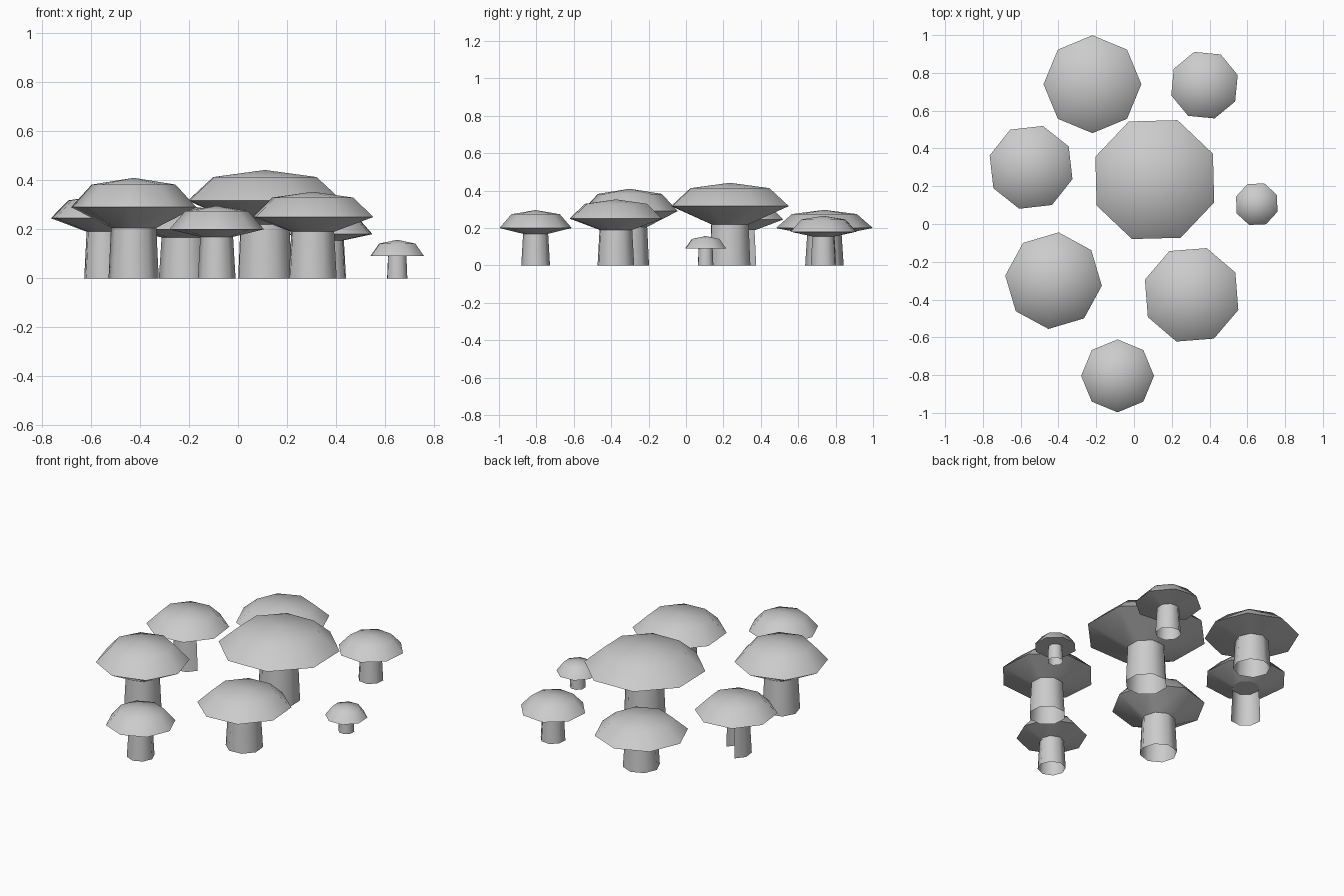
import bpy, bmesh
from math import cos, sin, pi, radians
from mathutils import Vector

cube = bpy.data.objects.get("Cube")
if cube:
    bpy.data.objects.remove(cube)

SIDES = 8

grey = bpy.data.materials.new("mushroom_grey")
grey.use_nodes = True
grey.diffuse_color = (0.6, 0.6, 0.6, 1)
grey.node_tree.nodes["Principled BSDF"].inputs["Base Color"].default_value = (0.6, 0.6, 0.6, 1)


def lathe(name, profile, x, y, turn, closed_top=True, gap=None):
    """Spin (radius, height) points into an eight-sided shell.
    The last ring is filled; faces pointing towards gap are left out."""
    bm = bmesh.new()
    rings = []
    for r, z in profile:
        if r == 0:
            rings.append([bm.verts.new((0, 0, z))] * SIDES)
            continue
        rings.append([bm.verts.new((r * cos(turn + 2 * pi * i / SIDES),
                                    r * sin(turn + 2 * pi * i / SIDES), z))
                      for i in range(SIDES)])
    for low, high in zip(rings, rings[1:]):
        for i in range(SIDES):
            j = (i + 1) % SIDES
            corners = list(dict.fromkeys((low[i], low[j], high[j], high[i])))
            bm.faces.new(corners)
    if profile[-1][0] > 0:
        bm.faces.new(rings[-1])
    bm.normal_update()
    if gap:
        gone = [f for f in bm.faces if f.normal.dot(Vector(gap).normalized()) > 0.5]
        bmesh.ops.delete(bm, geom=gone, context="FACES")
    mesh = bpy.data.meshes.new(name)
    bm.to_mesh(mesh)
    bm.free()
    mesh.materials.append(grey)
    ob = bpy.data.objects.new(name, mesh)
    ob.location = (x, y, 0)
    bpy.context.collection.objects.link(ob)
    return ob


def mushroom(label, x, y, radius, turn, neck, rim, top, foot, collar, gap=None):
    turn = radians(turn)
    shoulder = rim + 0.77 * (top - rim)
    # cap: sloping underside, rim, shoulder and low peak
    cap = lathe(label + "_cap", [(collar, neck), (radius, rim),
                                 (radius * 0.67, shoulder), (0, top)], x, y, turn)
    # stem: open at the foot, slightly tapered
    stem = lathe(label + "_stem", [(foot, 0), (collar, neck)], x, y, turn, gap=gap)
    return [cap, stem]


parts = []
# label, x, y, cap radius, turn, neck height, rim height, top, foot and collar radius
for row in [
    ("large", 0.11, 0.235, 0.337, 24, 0.22, 0.317, 0.442, 0.117, 0.107),
    ("back", -0.22, 0.74, 0.259, 0, 0.167, 0.2, 0.297, 0.103, 0.092),
    ("back_left", 0.373, 0.735, 0.184, 17, 0.155, 0.18, 0.265, 0.071, 0.062),
    ("middle_right", -0.545, 0.3, 0.228, 29, 0.19, 0.245, 0.34, 0.086, 0.076, (1, 1, 0)),
    ("tiny", 0.65, 0.105, 0.117, 25, 0.09, 0.09, 0.157, 0.044, 0.04),
    ("front_right", -0.426, -0.3, 0.257, 39, 0.206, 0.29, 0.41, 0.103, 0.093),
    ("front_left", 0.305, -0.375, 0.26, 27, 0.19, 0.25, 0.353, 0.103, 0.092),
    ("front", -0.087, -0.804, 0.193, 0, 0.169, 0.2, 0.296, 0.077, 0.067),
]:
    parts += mushroom(*row)

# smooth caps and stems, keeping the rims crisp
bpy.ops.object.select_all(action="DESELECT")
for ob in parts:
    ob.select_set(True)
bpy.context.view_layer.objects.active = parts[0]
bpy.ops.object.shade_smooth_by_angle(angle=radians(50))
